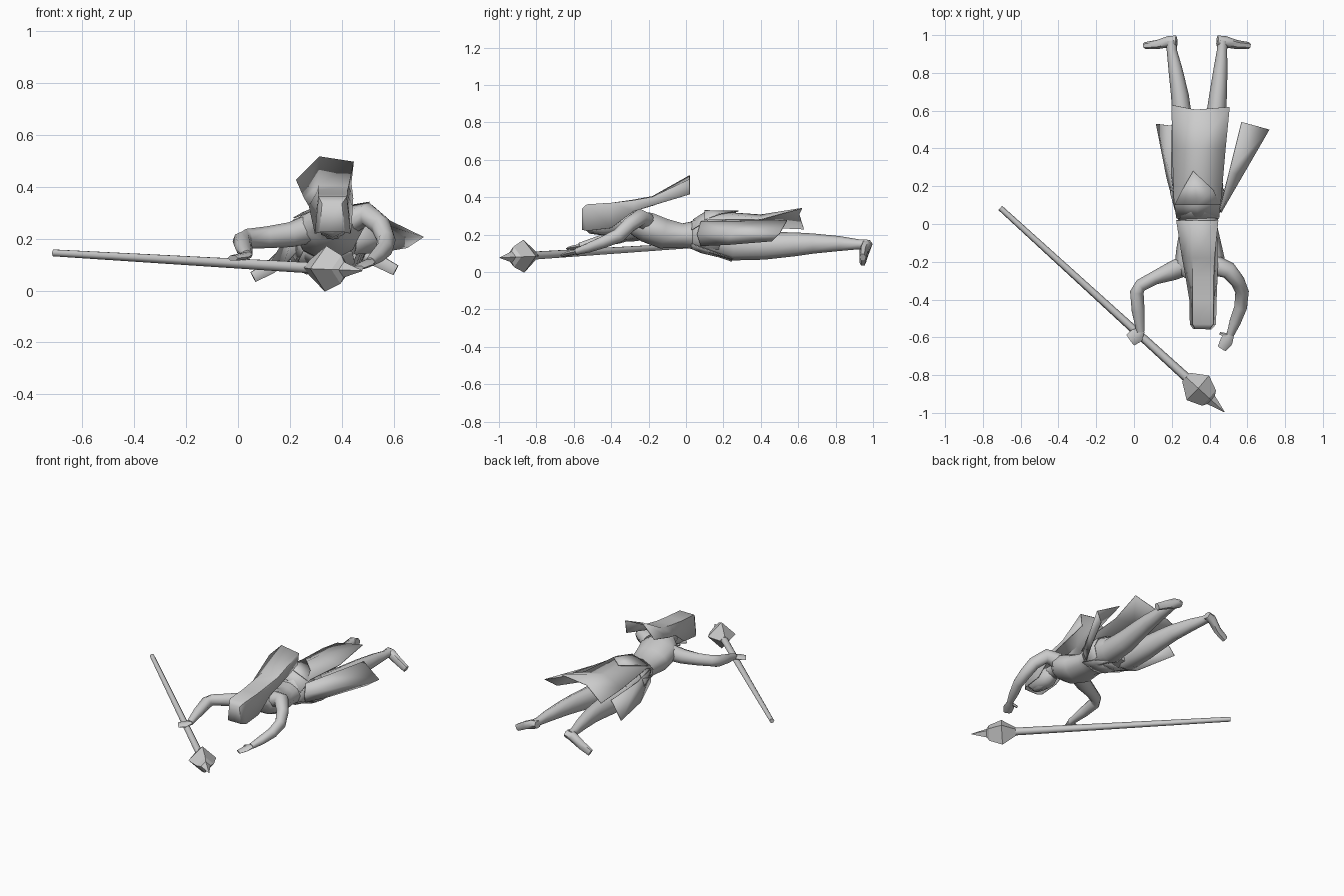
import bpy, bmesh, math
from mathutils import Vector

CX = 0.333  # body centre line


def finish(name, bm, thick=0.0, angle=40):
    bmesh.ops.recalc_face_normals(bm, faces=bm.faces)
    me = bpy.data.meshes.new(name)
    bm.to_mesh(me)
    bm.free()
    ob = bpy.data.objects.new(name, me)
    bpy.context.collection.objects.link(ob)
    if thick:
        mod = ob.modifiers.new("thickness", 'SOLIDIFY')
        mod.thickness = thick
        mod.offset = 0
    bpy.ops.object.select_all(action='DESELECT')
    ob.select_set(True)
    bpy.context.view_layer.objects.active = ob
    bpy.ops.object.shade_smooth_by_angle(angle=math.radians(angle))
    return ob


def loft(name, pts, n=8, angle=62, caps=True, thick=0.0):
    """Rings along a path: each entry is x, y, z, side radius, up radius."""
    bm = bmesh.new()
    P = [Vector(p[:3]) for p in pts]
    rings = []
    for i, p in enumerate(pts):
        d = (P[min(i + 1, len(P) - 1)] - P[max(i - 1, 0)]).normalized()
        side = d.cross(Vector((0, 0, 1))).normalized()
        up = side.cross(d)
        ring = []
        for k in range(n):
            a = 2 * math.pi * k / n
            ring.append(bm.verts.new(P[i] + side * p[3] * math.cos(a) + up * p[4] * math.sin(a)))
        rings.append(ring)
    for a, b in zip(rings, rings[1:]):
        for k in range(n):
            bm.faces.new((a[k], a[(k + 1) % n], b[(k + 1) % n], b[k]))
    if caps:
        bm.faces.new(rings[0])
        bm.faces.new(rings[-1])
    return finish(name, bm, thick, angle)


def sheet(name, rows, thick=0.005, cap=False):
    """Cloth panel from rows of points."""
    bm = bmesh.new()
    g = [[bm.verts.new(p) for p in row] for row in rows]
    for a, b in zip(g, g[1:]):
        for k in range(len(a) - 1):
            bm.faces.new((a[k], a[k + 1], b[k + 1], b[k]))
    if cap:
        bm.faces.new(g[0])
    return finish(name, bm, thick, 50)


# Torso and neck
loft("torso", [(.36, -.40, .28, .04, .04), (.355, -.31, .275, .05, .05),
               (.35, -.265, .26, .10, .07), (.35, -.21, .24, .135, .085),
               (.345, -.12, .205, .12, .085), (.342, -.02, .195, .10, .068),
               (.337, .08, .20, .115, .085), (CX, .2, .18, .14, .10),
               (CX, .3, .165, .12, .08)], 10)

# Head
loft("head", [(.365, -.545, .275, .035, .04), (.365, -.51, .27, .056, .065),
              (.365, -.44, .265, .062, .07), (.362, -.385, .26, .055, .062),
              (.36, -.34, .265, .035, .04)], 8)
loft("chin", [(.365, -.50, .235, .04, .03), (.365, -.45, .225, .042, .03),
              (.362, -.40, .225, .025, .022)], 6)

# Swept hair, an arch over the head running into a raised tail
hair = [(-.555, .315, .325, .40, .41, .225, .335, .335, .225),
        (-.53, .298, .312, .418, .432, .22, .36, .36, .22),
        (-.40, .295, .312, .42, .435, .235, .368, .368, .235),
        (-.28, .275, .31, .42, .44, .325, .385, .382, .325),
        (-.18, .256, .31, .425, .442, .355, .403, .40, .355),
        (.02, .225, .315, .445, .435, .425, .515, .495, .415)]
sheet("hair", [[(h[1 + k], h[0], h[5 + k]) for k in range(4)] for h in hair], cap=True)

# Arms
loft("staff_arm", [(.27, -.22, .235, .055, .055), (.20, -.25, .215, .05, .048),
                   (.11, -.285, .205, .036, .042), (.035, -.325, .20, .034, .038),
                   (.015, -.36, .19, .036, .038), (.022, -.46, .165, .034, .03),
                   (.035, -.57, .138, .022, .018)], 8)
loft("free_arm", [(.43, -.22, .27, .055, .055), (.50, -.245, .293, .046, .046),
                  (.55, -.305, .25, .038, .042), (.572, -.36, .195, .036, .038),
                  (.565, -.44, .16, .034, .032), (.535, -.52, .13, .03, .026),
                  (.51, -.585, .11, .02, .018)], 8)

# Hands
loft("staff_hand", [(.04, -.56, .138, .02, .014), (.015, -.59, .13, .04, .014),
                    (-.02, -.615, .125, .035, .011)], 6)
loft("free_hand", [(.512, -.58, .11, .02, .014), (.49, -.62, .10, .034, .013),
                   (.465, -.66, .088, .025, .009)], 6)
loft("free_thumb", [(.495, -.59, .11, .012, .01), (.455, -.58, .095, .008, .008)], 5)

# Legs and feet, mirrored about the body line; the right leg is straighter
for s, side, toe_z, bend in ((-1, "left", .052, 0), (1, "right", .078, .022)):
    leg = [(.062, .14, .175, .06, .075), (.068, .26, .143, .072, .082),
           (.07 + bend / 2, .42, .14, .066, .074), (.08 + bend, .58, .148, .052, .064),
           (.09 + bend, .68, .152, .047, .054), (.114 + bend / 2, .82, .152, .037, .04),
           (.133, .92, .148, .027, .027), (.135, .97, .148, .029, .026)]
    loft(side + "_leg", [(CX + s * x, *r) for x, *r in leg], 8)
    foot = [(.108, .968, .15, .03, .024), (.15, .965, .14, .03, .032),
            (.21, .95, toe_z + .035, .024, .028), (.275, .945, toe_z, .018, .024)]
    loft(side + "_foot", [(CX + s * x, *r) for x, *r in foot], 6)

# Hip wrap and sash
loft("hip_wrap", [(.34, .03, .197, .105, .075), (.337, .09, .198, .122, .10),
                  (CX, .18, .185, .142, .108)], 10, caps=False, thick=.005)
sheet("back_sash", [[(.215, .10, .28), (.335, .10, .328), (.455, .10, .28)],
                    [(.25, .17, .30), (.313, .28, .325), (.42, .18, .31)]])

# Skirt panels
sheet("back_panel", [[(.225, .03, .225), (.338, .04, .28), (.45, .03, .225)],
                     [(.212, .12, .27), (.335, .11, .325), (.46, .12, .28)],
                     [(.203, .40, .24), (.335, .40, .305), (.485, .40, .28)],
                     [(.20, .63, .23), (.325, .605, .31), (.507, .62, .34)]])
sheet("left_panel", [[(.225, .06, .24), (.225, .06, .15)],
                     [(.20, .24, .225), (.175, .24, .095)],
                     [(.20, .52, .21), (.118, .53, .095)]])
sheet("right_panel", [[(.455, .08, .27), (.46, .06, .20), (.45, .08, .14)],
                      [(.505, .28, .272), (.57, .25, .205), (.53, .22, .145)],
                      [(.57, .54, .275), (.715, .50, .205), (.65, .46, .165)]])
sheet("front_panel", [[(.25, .03, .15), (.34, .02, .128), (.44, .03, .15)],
                      [(.23, .14, .11), (.335, .15, .09), (.45, .14, .11)],
                      [(.25, .25, .07), (.335, .245, .057), (.42, .25, .07)]])

# Staff shaft and pointed head
base, tip = Vector((-.708, .085, .145)), Vector((.275, -.81, .088))
loft("staff_shaft", [(*base, .015, .015), (*tip, .024, .024)], 6)
d = (tip - base).normalized()
profile = [(0, .03), (.085, .088), (.165, .055), (.18, .03), (.275, .002)]
loft("staff_head", [(*(tip + d * t), r, r) for t, r in profile], 4, angle=20)
